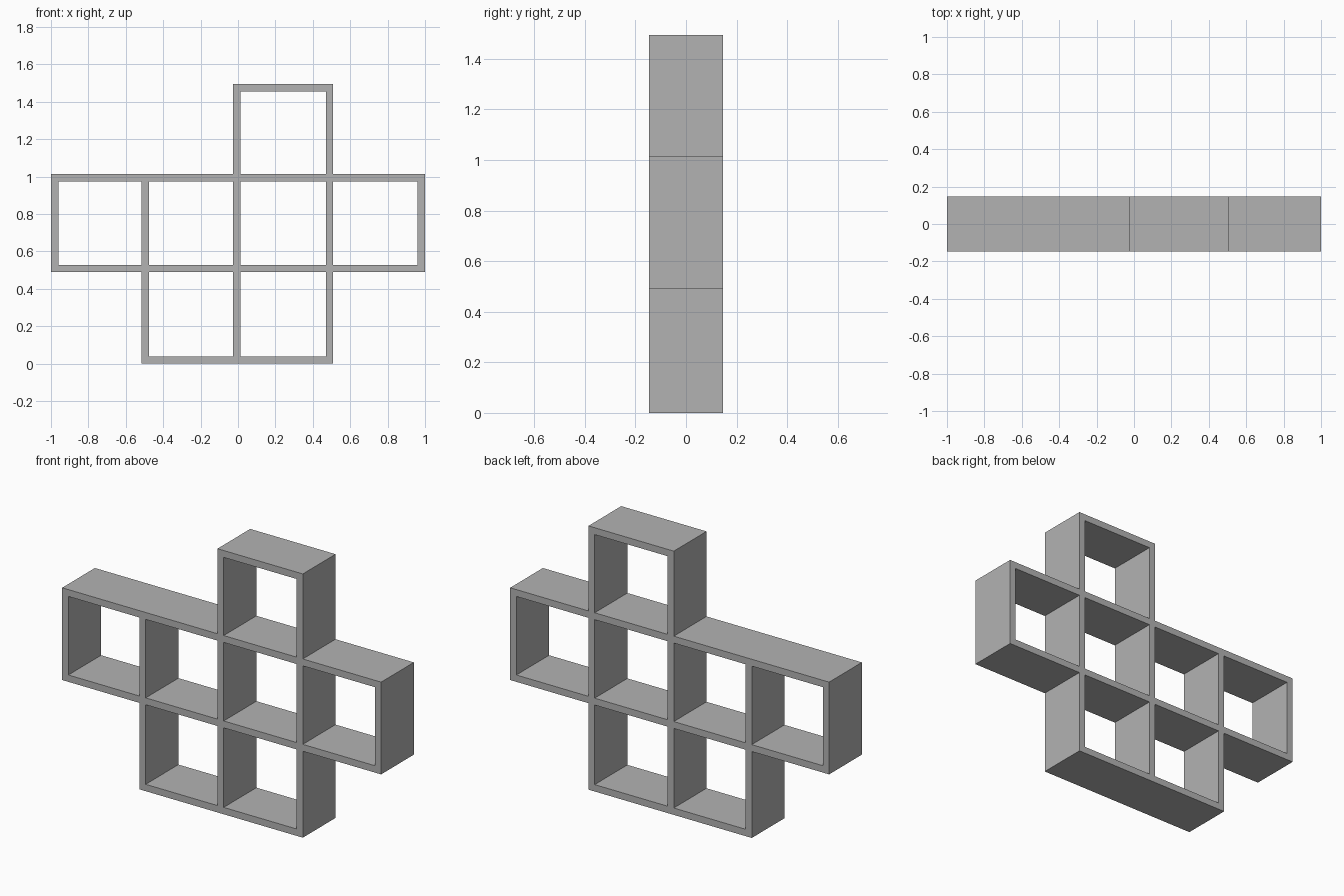
import bpy

if "Cube" in bpy.data.objects:
    bpy.data.objects.remove(bpy.data.objects["Cube"])

T = 0.039        # board thickness
DEPTH = 0.293    # shelf depth

grey = bpy.data.materials.new("grey board")
grey.diffuse_color = (0.45, 0.45, 0.45, 1)
grey.use_nodes = True
grey.node_tree.nodes["Principled BSDF"].inputs["Base Color"].default_value = grey.diffuse_color


def board(name, x0, x1, z0, z1):
    """Full-depth flat board spanning the given x and z ranges."""
    bpy.ops.mesh.primitive_cube_add(
        size=1, location=((x0 + x1) / 2, 0, (z0 + z1) / 2))
    ob = bpy.context.object
    ob.name = name
    ob.scale = (x1 - x0, DEPTH, z1 - z0)
    bpy.ops.object.transform_apply(location=False, rotation=False, scale=True)
    ob.data.materials.append(grey)


# Horizontal shelves: name, left, right, underside height
shelves = [
    ("bottom_shelf", -0.515, 0.509, 0.0),
    ("lower_long_shelf", -1.0, 1.0, 0.49),
    ("upper_long_shelf", -1.0, 1.0, 0.974),
    ("top_shelf", -0.026, 0.509, 1.456),
]
for name, x0, x1, z in shelves:
    board(name, x0, x1, z, z + T)

# Uprights: left edges for each tier between neighbouring shelves
tiers = [
    ("lower_upright", [-0.515, -0.026, 0.47]),
    ("middle_upright", [-1.0, -0.515, -0.026, 0.47, 1.0 - T]),
    ("upper_upright", [-0.026, 0.47]),
]
for i, (name, lefts) in enumerate(tiers):
    for n, x in enumerate(lefts, 1):
        board(f"{name}_{n}", x, x + T, shelves[i][3] + T, shelves[i + 1][3])
